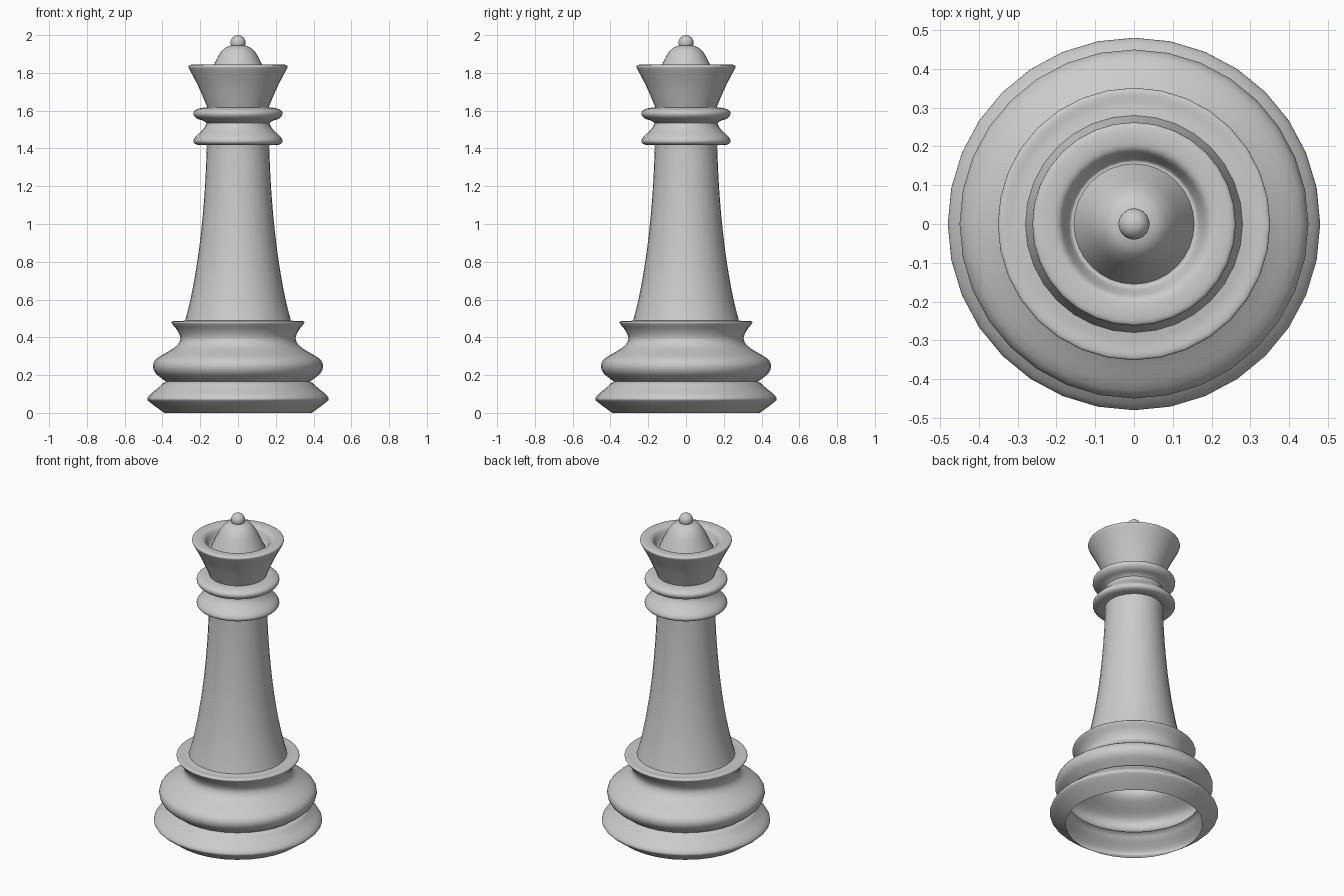
import bpy, bmesh, math
from mathutils import Vector

SIDES = 32


def smooth_profile(points, steps):
    """Catmull-Rom curve through (radius, height) points."""
    p = [Vector(q) for q in points]
    p = [p[0]] + p + [p[-1]]
    out = []
    for i in range(1, len(p) - 2):
        a, b, c, d = p[i - 1:i + 3]
        for k in range(steps):
            t = k / steps
            out.append(0.5 * (2 * b + (c - a) * t + (2 * a - 5 * b + 4 * c - d) * t * t
                              + (3 * b - a - 3 * c + d) * t ** 3))
    return out + [p[-1]]


def lathe(name, points, steps=3):
    """Turn a profile about the z axis into an open smooth shell."""
    bm = bmesh.new()
    rings = []
    for r, z in smooth_profile(points, steps):
        if r < 1e-5:
            rings.append([bm.verts.new((0, 0, z))] * SIDES)
        else:
            rings.append([bm.verts.new((r * math.cos(2 * math.pi * i / SIDES),
                                        r * math.sin(2 * math.pi * i / SIDES), z))
                          for i in range(SIDES)])
    for lo, hi in zip(rings, rings[1:]):
        for i in range(SIDES):
            j = (i + 1) % SIDES
            quad = list(dict.fromkeys((lo[i], lo[j], hi[j], hi[i])))
            bm.faces.new(quad)
    for f in bm.faces:
        f.smooth = True
    mesh = bpy.data.meshes.new(name)
    bm.to_mesh(mesh)
    bm.free()
    obj = bpy.data.objects.new(name, mesh)
    bpy.context.collection.objects.link(obj)
    return obj


# Open-bottomed foot ring
lathe("foot_ring", [(0.39, 0), (0.435, 0.032), (0.473, 0.062), (0.48, 0.076),
                    (0.465, 0.098), (0.42, 0.135), (0.40, 0.155), (0.38, 0.165)])
# Rounded base bulge, narrow waist and flared lip
lathe("base_bulge", [(0.38, 0.165), (0.41, 0.187), (0.44, 0.215), (0.45, 0.252),
                     (0.43, 0.288), (0.36, 0.33), (0.32, 0.36), (0.305, 0.395),
                     (0.32, 0.435), (0.346, 0.468), (0.351, 0.48), (0.34, 0.486),
                     (0.31, 0.485), (0.28, 0.489)])
# Tapered shaft
lathe("shaft", [(0.28, 0.489), (0.252, 0.60), (0.222, 0.76), (0.195, 0.96),
                (0.176, 1.18), (0.166, 1.38), (0.166, 1.42)])
# Two neck collars
lathe("lower_collar", [(0.166, 1.42), (0.20, 1.417), (0.228, 1.425), (0.236, 1.442),
                       (0.222, 1.465), (0.19, 1.495), (0.172, 1.52), (0.167, 1.535)])
lathe("upper_collar", [(0.167, 1.535), (0.185, 1.547), (0.215, 1.557), (0.234, 1.575),
                       (0.234, 1.595), (0.215, 1.608), (0.19, 1.615), (0.162, 1.617)])
# Flared crown with a dished rim
lathe("crown", [(0.162, 1.617), (0.18, 1.66), (0.213, 1.735), (0.255, 1.815),
                (0.262, 1.834), (0.25, 1.843), (0.21, 1.843), (0.19, 1.834),
                (0.177, 1.81), (0.165, 1.787), (0.155, 1.785)])
# Dome inside the crown
lathe("crown_dome", [(0.155, 1.785), (0.141, 1.815), (0.122, 1.855), (0.10, 1.897),
                     (0.072, 1.93), (0.04, 1.944), (0.02, 1.945)])
# Ball finial
ball = [(0.04 * math.sin(a), 1.96 - 0.04 * math.cos(a))
        for a in (math.pi * k / 8 for k in range(1, 8))]
lathe("finial_ball", ball + [(0, 2.0)], 2)
